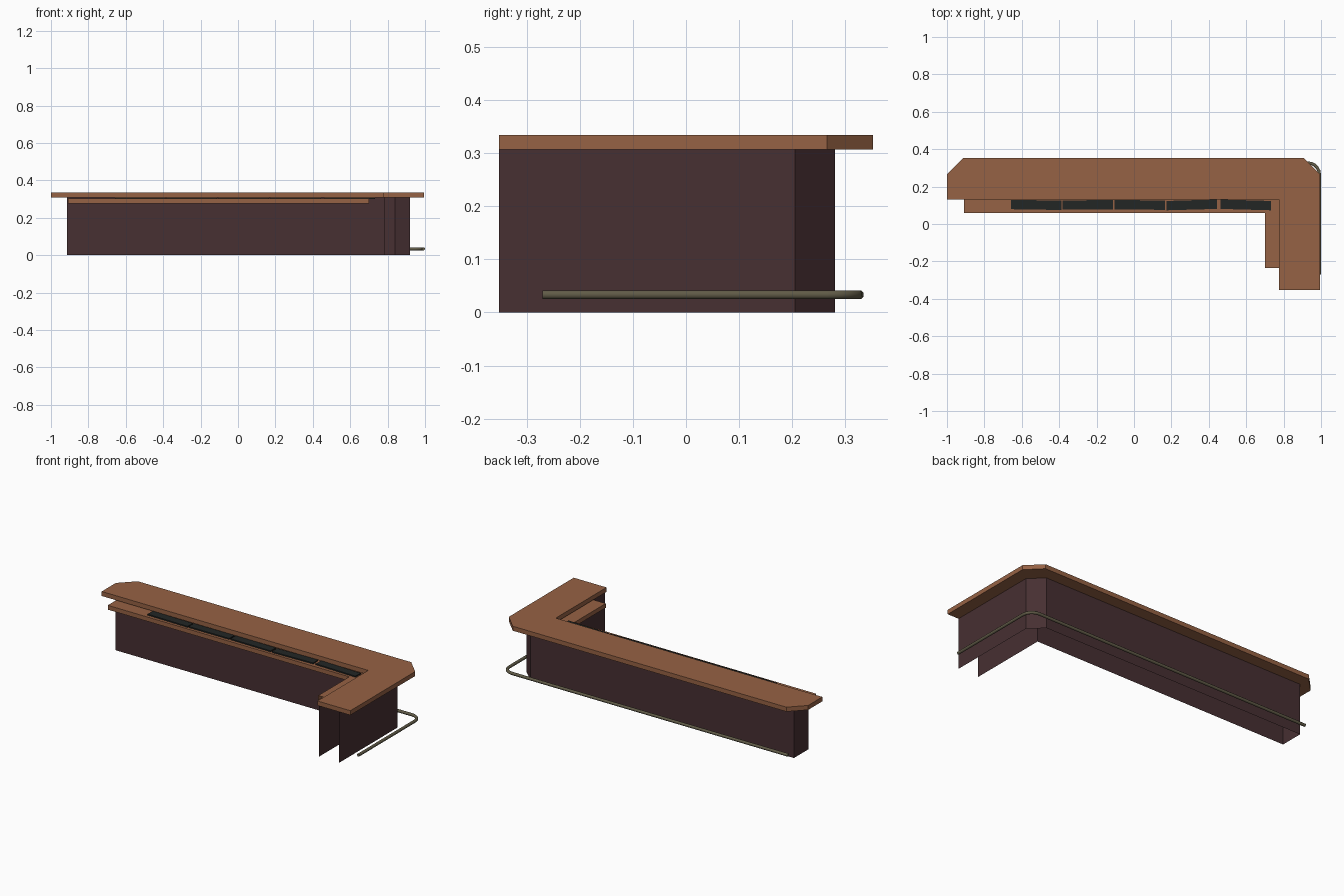
import bpy, bmesh, math
from mathutils import Vector

if "Cube" in bpy.data.objects:
    bpy.data.objects.remove(bpy.data.objects["Cube"])


def material(name, rgb):
    m = bpy.data.materials.new(name)
    m.diffuse_color = (*rgb, 1)
    m.use_nodes = True
    m.node_tree.nodes["Principled BSDF"].inputs["Base Color"].default_value = m.diffuse_color
    return m


WOOD = material("warm_wood", (0.305, 0.122, 0.058))
PANEL = material("dark_panel", (0.063, 0.029, 0.032))
BRASS = material("dull_brass", (0.120, 0.106, 0.064))
RUBBER = material("black_rubber", (0.016, 0.019, 0.018))


def finish(name, bm, mat):
    me = bpy.data.meshes.new(name)
    bm.to_mesh(me)
    bm.free()
    me.materials.append(mat)
    ob = bpy.data.objects.new(name, me)
    bpy.context.collection.objects.link(ob)
    return ob


def extrude_outline(name, pts, z0, z1, mat, caps=True, skip=()):
    """Raise a counter-clockwise outline; skip lists wall edges left open."""
    bm = bmesh.new()
    lo = [bm.verts.new((x, y, z0)) for x, y in pts]
    hi = [bm.verts.new((x, y, z1)) for x, y in pts]
    n = len(pts)
    for i in range(n):
        j = (i + 1) % n
        if i not in skip:
            bm.faces.new((lo[i], lo[j], hi[j], hi[i]))
    if caps:
        bm.faces.new(hi)
        bm.faces.new(lo[::-1])
    return finish(name, bm, mat)


# L-shaped counter top with clipped outer corners
extrude_outline("counter_top", [
    (0.776, -0.352), (0.995, -0.352), (0.995, 0.265), (0.908, 0.352),
    (-0.915, 0.352), (-1.0, 0.265), (-1.0, 0.131), (0.776, 0.131)],
    0.307, 0.334, WOOD)

# Hollow panelled body, open below and at the short arm's end
extrude_outline("counter_body", [
    (0.92, -0.352), (0.92, 0.205), (0.84, 0.28), (-0.915, 0.28),
    (-0.915, 0.14), (0.785, 0.14), (0.785, -0.352)],
    0.0, 0.307, PANEL, caps=False, skip=(6,))

# Lower work shelf along the inner side, open at the arm's end
extrude_outline("work_shelf", [
    (0.70, -0.236), (0.785, -0.236), (0.785, 0.14), (-0.91, 0.14),
    (-0.91, 0.06), (0.70, 0.06)],
    0.276, 0.302, WOOD, skip=(0, 1, 2))

# Row of slightly askew bar mats on the shelf
mats = [(-0.523, -0.9), (-0.248, 0.2), (0.03, -0.6), (0.309, 1.6), (0.597, -1.6)]
for i, (x, turn) in enumerate(mats):
    bm = bmesh.new()
    bmesh.ops.create_cube(bm, size=1)
    bmesh.ops.scale(bm, vec=(0.27, 0.05, 0.008), verts=bm.verts)
    ob = finish(f"bar_mat_{i + 1}", bm, RUBBER)
    ob.location = (x, 0.102, 0.305)
    ob.rotation_euler.z = math.radians(turn)

# Foot rail: straight tube with one rounded corner
R = 0.06
RX, RY = 0.991, 0.326
path = [(RX, -0.27)]
for k in range(6):
    a = math.radians(90 * k / 5)
    path.append((RX - R + R * math.cos(a), RY - R + R * math.sin(a)))
path.append((-0.91, RY))
bm = bmesh.new()
SIDES, RAD = 8, 0.009
rings = []
for i, p in enumerate(path):
    a = Vector(path[max(i - 1, 0)])
    b = Vector(path[min(i + 1, len(path) - 1)])
    t = (b - a).normalized()
    side = Vector((t.y, -t.x))
    ring = []
    for s in range(SIDES):
        ang = 2 * math.pi * (s + 0.5) / SIDES
        q = Vector(p) + side * RAD * math.cos(ang)
        ring.append(bm.verts.new((q.x, q.y, 0.0335 + RAD * math.sin(ang))))
    rings.append(ring)
for r0, r1 in zip(rings, rings[1:]):
    for s in range(SIDES):
        n = (s + 1) % SIDES
        bm.faces.new((r0[s], r1[s], r1[n], r0[n]))
bm.faces.new(rings[0])
bm.faces.new(rings[-1][::-1])
bmesh.ops.recalc_face_normals(bm, faces=bm.faces)
rail = finish("foot_rail", bm, BRASS)
bpy.context.view_layer.objects.active = rail
rail.select_set(True)
bpy.ops.object.shade_smooth_by_angle(angle=math.radians(50))
